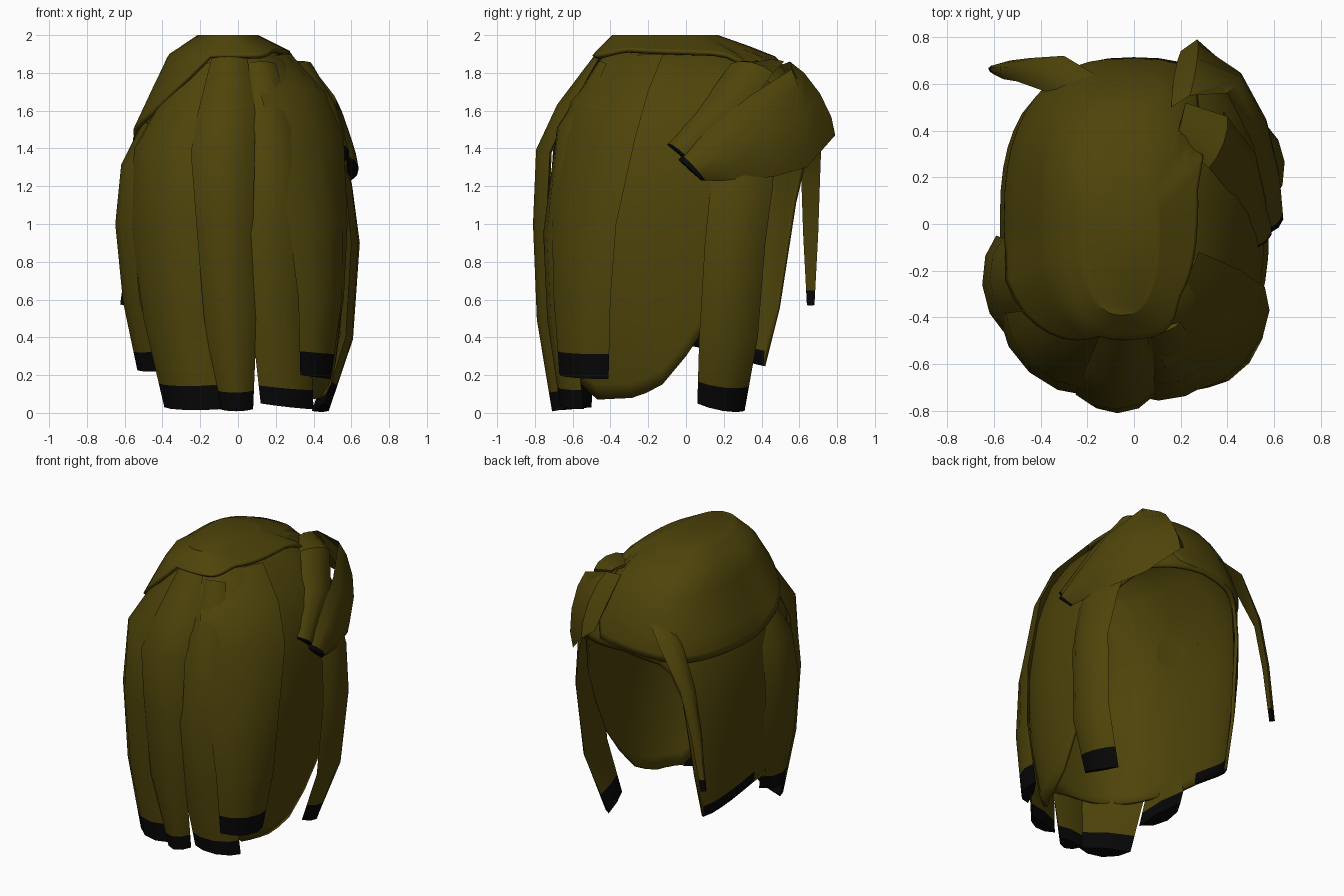
import bpy, bmesh, math
from mathutils import Vector as V

if "Cube" in bpy.data.objects:
    bpy.data.objects.remove(bpy.data.objects["Cube"])


def mat(name, c):
    m = bpy.data.materials.new(name)
    m.diffuse_color = (*c, 1)
    m.use_nodes = True
    m.node_tree.nodes["Principled BSDF"].inputs["Base Color"].default_value = m.diffuse_color
    return m


OLIVE = mat("olive hair", (0.076, 0.057, 0.003))
BLACK = mat("black tips", (0.002, 0.002, 0.002))


def finish(name, bm):
    bmesh.ops.recalc_face_normals(bm, faces=bm.faces)
    me = bpy.data.meshes.new(name)
    bm.to_mesh(me)
    bm.free()
    ob = bpy.data.objects.new(name, me)
    bpy.context.collection.objects.link(ob)
    me.materials.append(OLIVE)
    me.materials.append(BLACK)
    bpy.ops.object.select_all(action='DESELECT')
    ob.select_set(True)
    bpy.context.view_layer.objects.active = ob
    bpy.ops.object.shade_smooth_by_angle(angle=math.radians(40))
    return ob


def lerp_table(table, x):
    """Linear lookup in ascending (x, value...) rows."""
    if x <= table[0][0]:
        return table[0][1:]
    for p, q in zip(table, table[1:]):
        if x <= q[0]:
            f = (x - p[0]) / (q[0] - p[0])
            return [a + (b - a) * f for a, b in zip(p[1:], q[1:])]
    return table[-1][1:]


# head profile: z, half width, front depth, back depth
PROFILE = [(0, .45, .60, .60), (.2, .51, .65, .62), (.6, .56, .71, .66),
           (1.0, .58, .73, .70), (1.45, .55, .69, .71), (1.7, .43, .57, .61),
           (1.87, .31, .46, .44), (1.97, .13, .36, .14)]


def head_point(ang, z, grow=0.0):
    w, f, b = lerp_table(PROFILE, z)
    c, s = math.cos(math.radians(ang)), math.sin(math.radians(ang))
    x = math.copysign(abs(c) ** .8, c) * (w + grow)
    y = math.copysign(abs(s) ** .8, s) * ((b if s > 0 else f) + grow)
    return V((x - .04 * max(0, z - 1.7) / .2, y, z + grow))


def shell(name, rim, grow, thick, tip=None):
    """Dome over the head whose lower edge follows the rim table by angle."""
    bm = bmesh.new()
    n = 48
    cols = []
    for i in range(n):
        a = -180 + 360 * i / n
        zb = lerp_table(rim, a)[0]
        fr = [0, .05, .11, .2, .35, .55, .75]
        zs = [1.97 - (1.97 - zb) * f for f in fr] + [zb + .08 * min(1, (1.97 - zb)), zb]
        # the back and left edges blend flush, the front edge stays raised
        blend = 1 if (a > 35 or a < -165) else 0
        cols.append([bm.verts.new(head_point(a, z, grow * (1 - .85 * blend * (1.97 - z) / (1.97 - zb))))
                     for z in zs])
    for i in range(n):
        p, q = cols[i], cols[(i + 1) % n]
        a = -180 + 360 * i / n
        for j in range(len(p) - 1):
            fc = bm.faces.new((p[j], q[j], q[j + 1], p[j + 1]))
            if tip and j == len(p) - 2 and tip(a):
                fc.material_index = 1
    bm.faces.new([c[0] for c in cols])
    ob = finish(name, bm)
    md = ob.modifiers.new("thickness", 'SOLIDIFY')
    md.thickness = thick
    md.offset = -1
    return ob


def strand(name, rows, th, tip=.1):
    """Lens-section lock lofted between two edges; the last bit is black."""
    rows = [(V(r[:3]), V(r[3:])) for r in rows]
    if tip:
        (a0, b0), (a1, b1) = rows[-2:]
        f = 1 - tip / ((a0 + b0 - a1 - b1).length / 2)
        rows.insert(-1, (a0.lerp(a1, f), b0.lerp(b1, f)))
    bm = bmesh.new()
    rings = []
    for i, (a, b) in enumerate(rows):
        p, q = rows[max(i - 1, 0)], rows[min(i + 1, len(rows) - 1)]
        out = (b - a).cross(q[0] + q[1] - p[0] - p[1]).normalized()
        if out.dot((a + b) / 2 - V((0, 0, .9))) < 0:
            out = -out
        sec = [(0, 0), (.2, .7), (.5, 1), (.8, .7), (1, 0), (.5, -.2)]
        h0 = th * (.4 if i == 0 else 1)
        rings.append([bm.verts.new(a.lerp(b, u) + out * h * h0) for u, h in sec])
    for k, (p, q) in enumerate(zip(rings, rings[1:])):
        for i in range(6):
            j = (i + 1) % 6
            fc = bm.faces.new((p[i], p[j], q[j], q[i]))
            fc.material_index = int(bool(tip) and k == len(rings) - 2)
    bm.faces.new(rings[0])
    bm.faces.new(rings[-1]).material_index = int(bool(tip))
    finish(name, bm)


# main hair shell, open at the back
shell("hair_shell", [(-180, .36), (-150, .4), (-85, .38), (-65, .2), (-45, .07), (-20, .08),
                     (-8, .14), (0, .3), (8, .5), (30, 1.25), (50, 1.38), (90, 1.42),
                     (118, 1.36), (128, 1.1), (139, .24), (150, .26), (180, .36)], 0, .02,
      lambda a: a > 138)
# smooth top cap sweeping to the left
shell("top_cap", [(-180, 1.4), (-150, 1.55), (-125, 1.73), (-105, 1.86), (-70, 1.86),
                  (-40, 1.9), (20, 1.88), (50, 1.75), (75, 1.45), (90, 1.43),
                  (125, 1.38), (180, 1.4)], .03, .025)

# front locks
strand("front_left_lock", [(-.36, -.36, 1.74, -.13, -.46, 1.86), (-.55, -.38, 1.4, -.23, -.70, 1.45),
                           (-.57, -.42, 1.0, -.22, -.73, 1.0), (-.50, -.48, .5, -.17, -.71, .5),
                           (-.39, -.50, .03, -.09, -.66, .02)], .08, .13)
strand("front_middle_lock", [(-.14, -.46, 1.88, .05, -.46, 1.88), (-.21, -.62, 1.6, .09, -.62, 1.6),
                             (-.25, -.73, 1.38, .09, -.72, 1.38), (-.22, -.74, 1.0, .08, -.74, 1.0),
                             (-.18, -.72, .5, .10, -.72, .5), (-.10, -.64, .02, .08, -.64, .02)], .07)
strand("front_right_inner_lock", [(.05, -.46, 1.85, .2, -.42, 1.85), (.06, -.66, 1.5, .3, -.58, 1.5),
                                  (.02, -.74, .95, .38, -.62, .95), (.07, -.72, .5, .38, -.60, .5),
                                  (.12, -.65, .05, .40, -.54, .02)], .06)
strand("front_right_outer_lock", [(.06, -.44, 1.84, .28, -.12, 1.9), (.13, -.61, 1.65, .46, -.20, 1.7),
                                  (.18, -.67, 1.45, .56, -.27, 1.45),
                                  (.27, -.71, 1.0, .58, -.37, 1.0), (.32, -.70, .6, .56, -.40, .6),
                                  (.33, -.67, .2, .48, -.41, .18)], .07, .13)
# side locks
strand("left_side_lock", [(-.49, -.12, 1.55, -.45, -.34, 1.52), (-.56, -.06, 1.3, -.53, -.42, 1.3),
                          (-.59, -.05, 1.0, -.56, -.46, 1.0), (-.55, -.08, .6, -.52, -.46, .6),
                          (-.49, -.12, .26, -.43, -.46, .22)], .075)
strand("right_side_lock", [(.47, .14, 1.6, .38, .48, 1.6), (.57, .13, 1.2, .52, .46, 1.2),
                           (.60, .10, .9, .57, .42, .9), (.57, .07, .4, .53, .38, .4),
                           (.46, .06, .05, .39, .31, .01)], .06, .13)
# swept flap at the back right
strand("swept_flap_lower", [(.16, .50, 1.84, .20, .74, 1.52), (.24, .55, 1.86, .27, .79, 1.47),
                            (.40, .56, 1.82, .44, .64, 1.30), (.51, .34, 1.68, .54, .46, 1.25),
                            (.56, .12, 1.50, .59, .26, 1.23), (.58, -.04, 1.34, .60, .08, 1.23)],
       .05, .025)
strand("swept_flap_upper", [(.18, .36, 1.85, .22, .52, 1.86), (.32, .24, 1.85, .40, .46, 1.80),
                            (.44, .10, 1.66, .52, .30, 1.58), (.53, -.10, 1.42, .57, .01, 1.33)],
       .04, .012)
# thin loose lock at the back left
strand("loose_back_lock", [(-.10, .60, 1.68, -.22, .48, 1.70), (-.30, .72, 1.52, -.36, .56, 1.52),
                           (-.45, .71, 1.25, -.50, .61, 1.25), (-.53, .70, .95, -.56, .62, .95),
                           (-.59, .68, .57, -.60, .64, .57)], .03, .08)
